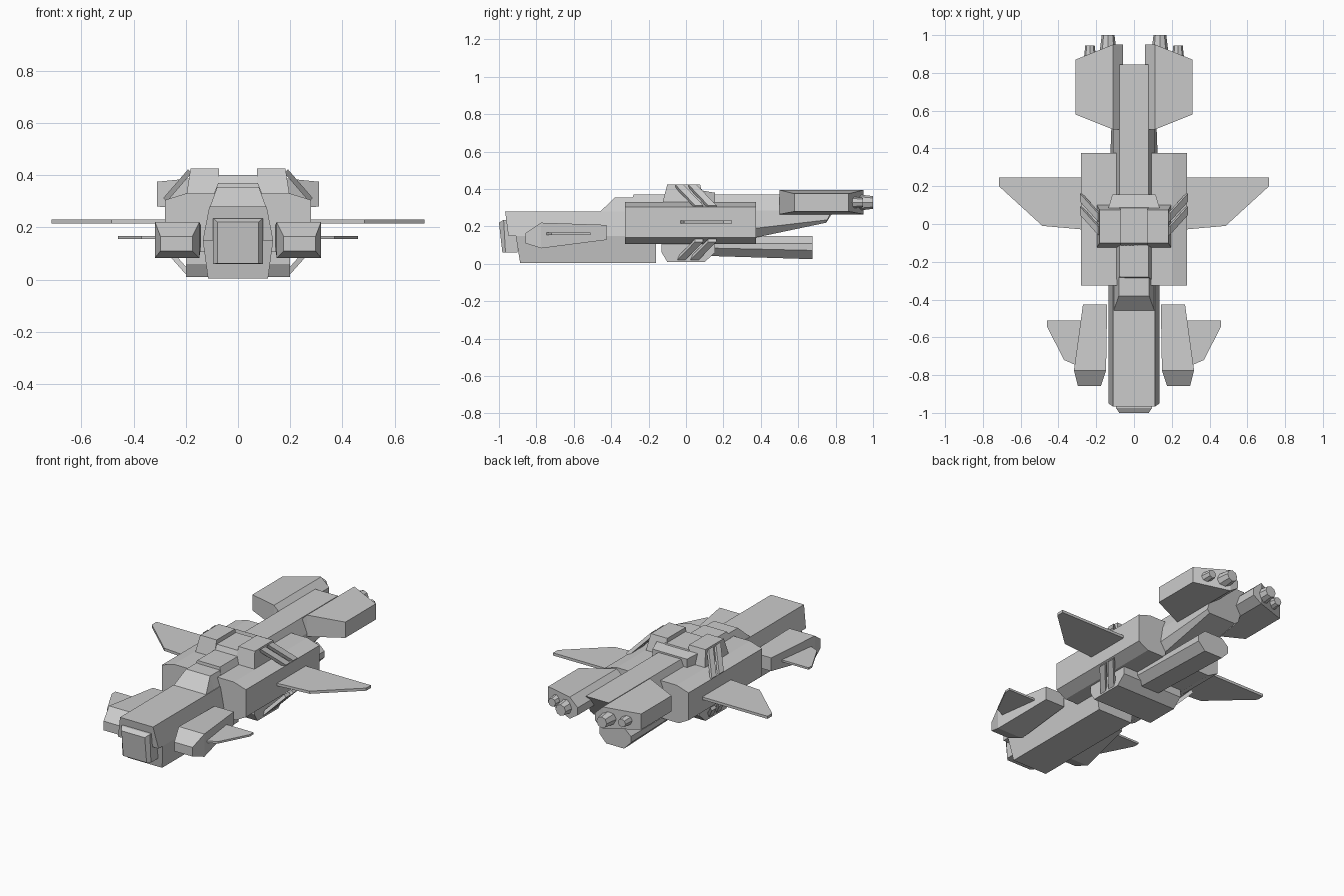
import bpy, bmesh
from mathutils import Vector

if "Cube" in bpy.data.objects:
    bpy.data.objects.remove(bpy.data.objects["Cube"])


def loft(name, rings, mirror=False):
    """Skin a list of equal-length 3D rings and cap both ends."""
    bm = bmesh.new()
    vr = [[bm.verts.new(p) for p in r] for r in rings]
    n = len(rings[0])
    for a, b in zip(vr, vr[1:]):
        for i in range(n):
            j = (i + 1) % n
            bm.faces.new((a[i], a[j], b[j], b[i]))
    bm.faces.new(vr[0])
    bm.faces.new(vr[-1])
    bmesh.ops.recalc_face_normals(bm, faces=bm.faces[:])
    me = bpy.data.meshes.new(name)
    bm.to_mesh(me)
    bm.free()
    ob = bpy.data.objects.new(name, me)
    bpy.context.collection.objects.link(ob)
    if mirror:
        m = ob.modifiers.new("Mirror", 'MIRROR')
        m.use_mirror_merge = False
    return ob


def sym(half):
    """Closed left-right symmetric ring from (x, y, z) half points."""
    return half + [(-x, y, z) for x, y, z in reversed(half)]


def rect_z(x0, x1, y0, y1, z):
    return [(x0, y0, z), (x1, y0, z), (x1, y1, z), (x0, y1, z)]


def rect_y(x0, x1, z0, z1, y):
    return [(x0, y, z0), (x1, y, z0), (x1, y, z1), (x0, y, z1)]


def rect_x(y0, y1, z0, z1, x):
    return [(x, y0, z0), (x, y1, z0), (x, y1, z1), (x, y0, z1)]


# Front hull: overhanging upper half, set-back lower half
loft("hull_upper", [
    sym([(.11, -.967, .28), (.135, -.95, .15)]),
    sym([(.11, -.25, .28), (.135, -.25, .15)])])
loft("hull_lower", [
    sym([(.135, -.91, .15), (.115, -.887, .005)]),
    sym([(.135, -.16, .15), (.115, -.16, .005)])])

# Nose plate
loft("nose_plate", [
    rect_y(-.095, .095, .06, .235, -.90),
    [(-.095, -.965, .06), (.095, -.965, .06), (.095, -.975, .235), (-.095, -.975, .235)],
    [(-.078, -.982, .062), (.078, -.982, .062), (.078, -1, .22), (-.078, -1, .22)]])

# Canopy wedge
loft("canopy", [
    sym([(.108, -.46, .278), (.11, -.46, .27)]),
    sym([(.08, -.38, .355), (.11, -.38, .27)]),
    sym([(.08, -.25, .355), (.11, -.25, .27)])])

# Long central spine, rising at the tail
loft("spine", [
    sym([(.076, -.28, .37), (.11, -.31, .285), (.13, -.31, .15), (.11, -.31, .10)]),
    sym([(.076, .37, .37), (.11, .37, .285), (.125, .37, .19), (.09, .37, .14)]),
    sym([(.076, .845, .37), (.11, .78, .285), (.11, .755, .235), (.09, .75, .22)])])

# Side bodies
prof = [(.09, .33), (.2, .33), (.28, .305), (.28, .14), (.215, .105), (.09, .105)]
loft("side_body", [[(x, y, z) for x, z in prof] for y in (-.325, .375)], True)

# Upper clamp: side blocks, sunken bridge, rear wedge
loft("clamp_block", [
    rect_z(.072, .2, -.13, .105, .31),
    rect_z(.072, .182, -.10, .075, .425)], True)
loft("clamp_bridge", [
    rect_z(-.08, .08, -.125, .10, .34),
    rect_z(-.08, .08, -.10, .085, .40)])
loft("clamp_rear_wedge", [
    rect_y(-.14, .14, .32, .395, .07),
    rect_y(-.115, .115, .32, .38, .155)])

# Lower clamp
loft("lower_clamp", [
    rect_z(-.2, .2, -.13, .155, .12),
    rect_z(-.2, .2, -.13, .155, .06),
    rect_z(-.2, .2, -.10, .10, .01)])

# Slanted clamp struts, two above and two below on each side
for label, zi, zo in (("upper", .415, .305), ("lower", .018, .125)):
    for k, y in enumerate((-.035, .035)):
        out = .008 if label == "upper" else -.008
        rings = []
        for x, yy, z in ((.185, y, zi), (.28, y + .105, zo)):
            rings.append([(x - .006, yy - .022, z - out), (x + .006, yy - .022, z + out),
                          (x + .006, yy + .022, z + out), (x - .006, yy + .022, z - out)])
        loft(f"{label}_strut_{k + 1}", rings, True)

# Wings, main and front
main = [(.26, .245), (.715, .245), (.715, .2), (.485, -.01), (.26, -.03)]
front = [(.24, -.51), (.46, -.51), (.46, -.545), (.37, -.72), (.29, -.755)]
for name, pts, z0, z1 in (("main_wing", main, .215, .231), ("front_wing", front, .155, .167)):
    loft(name, [[(x, y, z) for x, y in pts] for z in (z0, z1)], True)

# Front side pods
loft("front_pod", [
    rect_y(.175, .297, .11, .165, -.857),
    rect_y(.148, .318, .083, .22, -.775),
    rect_y(.142, .27, .128, .208, -.425)], True)

# Rear engine blocks
loft("engine_block", [
    rect_x(.5, .95, .30, .345, .057),
    rect_x(.5, .95, .265, .395, .11),
    rect_x(.58, .87, .28, .375, .31)], True)

# Exhaust nozzles
for name, x, y0, y1, r0, r1 in (("inner_nozzle", .137, .90, 1.0, .046, .034),
                                ("outer_nozzle", .233, .86, .945, .034, .025)):
    bpy.ops.mesh.primitive_cone_add(vertices=8, radius1=r0, radius2=r1, depth=y1 - y0,
                                    location=(0, 0, 0))
    ob = bpy.context.object
    ob.name = name
    # Turn the cone so its narrow end points aft
    for v in ob.data.vertices:
        cx, cy, cz = v.co
        v.co = Vector((cx + x, cz + (y0 + y1) / 2, -cy + .328))
    ob.modifiers.new("Mirror", 'MIRROR').use_mirror_merge = False

# Belly barrel under the tail
loft("belly_barrel", [
    sym([(.06, .1, .15), (.105, .1, .11), (.105, .1, .085), (.06, .1, .043)]),
    sym([(.06, .675, .15), (.105, .675, .11), (.105, .675, .072), (.06, .675, .025)])])
